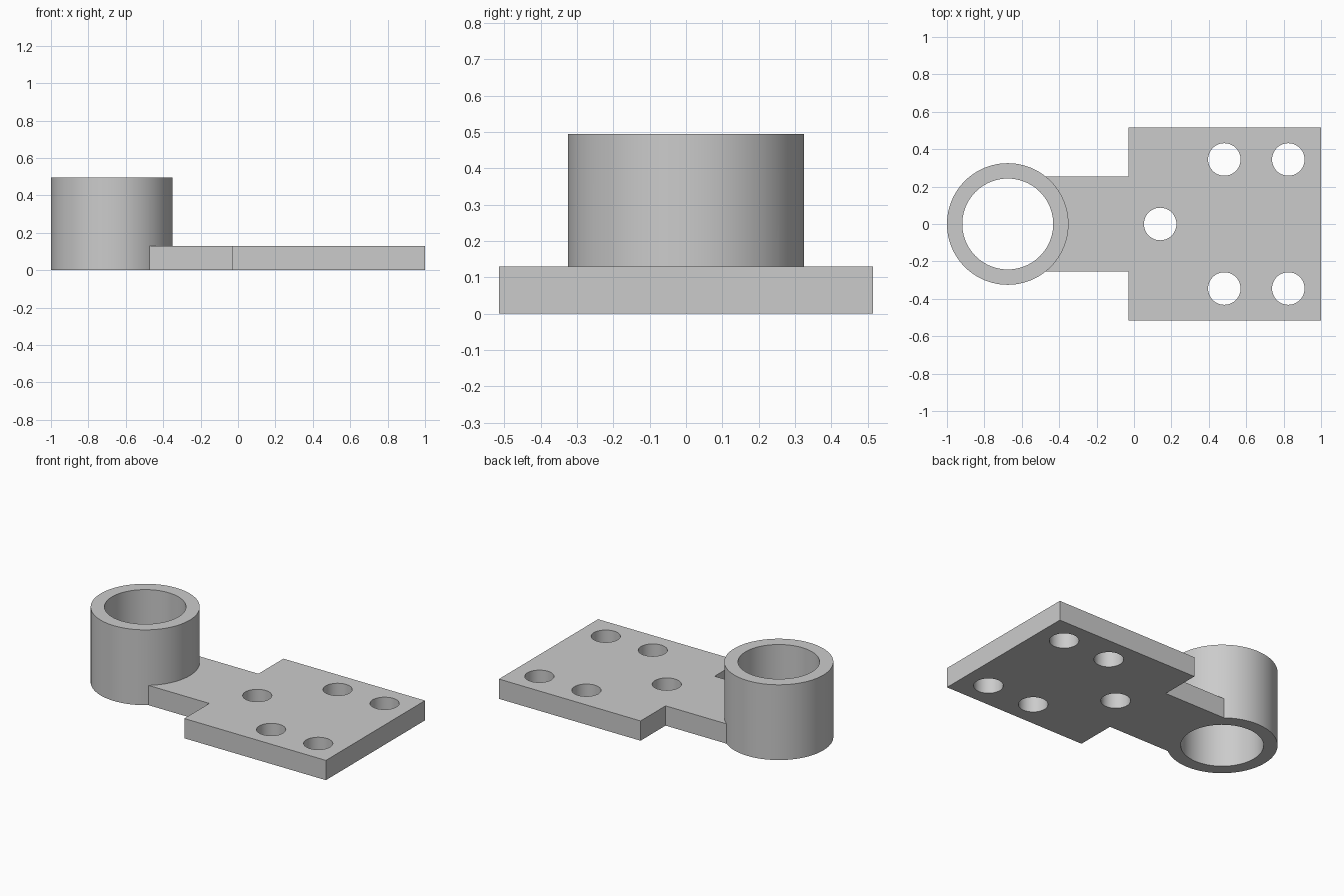
import bpy, bmesh, math

cube = bpy.data.objects.get("Cube")
if cube:
    bpy.data.objects.remove(cube, do_unlink=True)

THICK, HEIGHT = 0.13, 0.495
RING_X, RING_R, BORE_R, HOLE_R = -0.675, 0.325, 0.243, 0.087

grey = bpy.data.materials.new("plain grey")
grey.use_nodes = True
colour = (0.6, 0.6, 0.6, 1)
grey.diffuse_color = colour
grey.node_tree.nodes["Principled BSDF"].inputs["Base Color"].default_value = colour


def prism(name, outline, z0, z1):
    """Extrude a flat outline from z0 up to z1."""
    bm = bmesh.new()
    base = bm.faces.new([bm.verts.new((x, y, z0)) for x, y in outline])
    up = bmesh.ops.extrude_face_region(bm, geom=[base])["geom"]
    top = [v for v in up if isinstance(v, bmesh.types.BMVert)]
    bmesh.ops.translate(bm, verts=top, vec=(0, 0, z1 - z0))
    bmesh.ops.recalc_face_normals(bm, faces=bm.faces)
    mesh = bpy.data.meshes.new(name)
    bm.to_mesh(mesh)
    bm.free()
    mesh.materials.append(grey)
    obj = bpy.data.objects.new(name, mesh)
    bpy.context.collection.objects.link(obj)
    return obj


def circle(x, y, r, n):
    return [(x + r * math.cos(math.tau * i / n), y + r * math.sin(math.tau * i / n))
            for i in range(n)]


def combine(target, tool, operation):
    """Apply a boolean and discard the tool object."""
    mod = target.modifiers.new(operation.lower(), 'BOOLEAN')
    mod.operation, mod.object, mod.solver = operation, tool, 'EXACT'
    bpy.context.view_layer.objects.active = target
    bpy.ops.object.modifier_apply(modifier=mod.name)
    bpy.data.objects.remove(tool, do_unlink=True)


# Flat plate with its narrower arm, mirrored across y
half = [(-0.5, 0.255), (-0.03, 0.255), (-0.03, 0.515), (1.0, 0.515)]
outline = half + [(x, -y) for x, y in reversed(half)]
bracket = prism("mounting_bracket", outline, 0, THICK)

# Round socket fused to the end of the arm
combine(bracket, prism("socket", circle(RING_X, 0, RING_R, 96), 0, HEIGHT), 'UNION')

# Socket bore and bolt holes
combine(bracket, prism("bore", circle(RING_X, 0, BORE_R, 96), -0.1, 0.6), 'DIFFERENCE')
bolts = [(0.14, 0)] + [(x, s * 0.345) for x in (0.483, 0.825) for s in (-1, 1)]
for x, y in bolts:
    combine(bracket, prism("bolt_hole", circle(x, y, HOLE_R, 48), -0.1, 0.3), 'DIFFERENCE')

# Smooth round walls, crisp edges
bpy.ops.object.select_all(action='DESELECT')
bracket.select_set(True)
bpy.context.view_layer.objects.active = bracket
bpy.ops.object.shade_smooth_by_angle(angle=math.radians(30))
